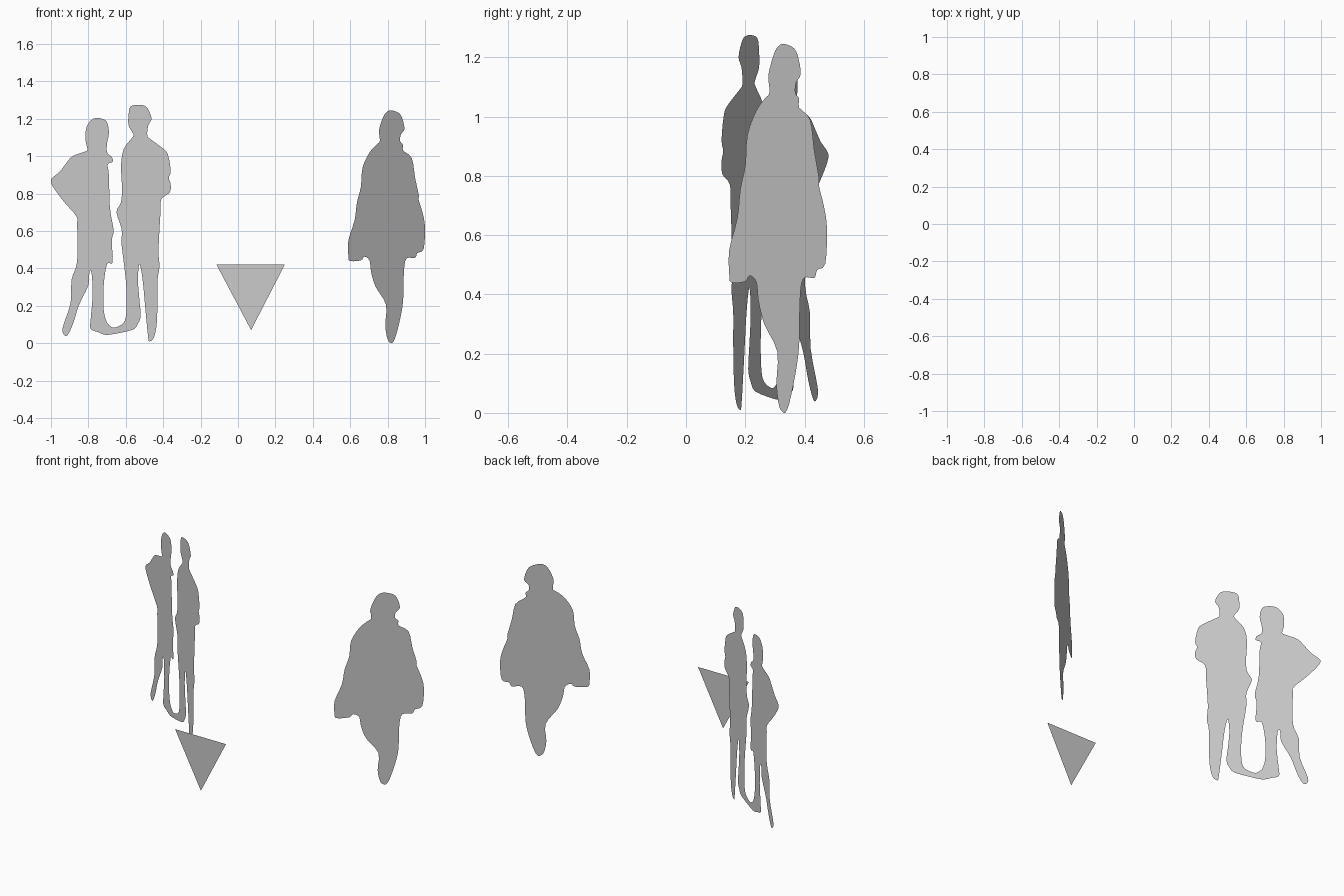
import bpy
import bmesh
from mathutils import Vector


def soften(points, steps=3):
    """Open Catmull-Rom curve through the outline points."""
    p = [Vector(q) for q in points]
    p = [p[0]] + p + [p[-1]]
    out = []
    for a, b, c, d in zip(p, p[1:], p[2:], p[3:]):
        for i in range(steps):
            t = i / steps
            out.append(b + 0.5 * t * ((c - a) + t * ((2*a - 5*b + 4*c - d)
                       + t * (3*(b - c) + d - a))))
    out.append(p[-1])
    return out


def cutout(name, outline, place):
    """Flat standing sheet; place maps (u, z) of the outline to 3D."""
    bm = bmesh.new()
    face = bm.faces.new([bm.verts.new(place(u, z)) for u, z in outline])
    face.normal_update()
    if face.normal.y > 0:
        face.normal_flip()
    bmesh.ops.triangulate(bm, faces=[face], ngon_method='EAR_CLIP')
    mesh = bpy.data.meshes.new(name)
    bm.to_mesh(mesh)
    bm.free()
    obj = bpy.data.objects.new(name, mesh)
    bpy.context.collection.objects.link(obj)
    return obj


# Planes the sheets stand in
def couple_plane(x, z):
    return (x, 0.12 + (-0.36 - x) * 0.5625, z)


def single_plane(y, z):
    return (0.59 + (y - 0.146) * 1.242, y, z)


# Shorter figure, hand on hip, ending at the strip joining the feet
short_figure = [
    (-.67, .083), (-.70, .11), (-.718, .18), (-.718, .31), (-.70, .425),
    (-.67, .43), (-.675, .55), (-.665, .605), (-.685, .725), (-.69, .90),
    (-.697, .955), (-.67, .97), (-.675, .995), (-.70, 1.02), (-.70, 1.07),
    (-.69, 1.125), (-.70, 1.18), (-.725, 1.20), (-.775, 1.20), (-.81, 1.155),
    (-.815, 1.085), (-.805, 1.035), (-.825, 1.022), (-.885, 1.0), (-.92, .96),
    (-.955, .915), (-1.0, .875), (-.985, .83), (-.925, .75), (-.865, .68),
    (-.86, .63), (-.86, .435), (-.89, .34), (-.895, .215), (-.937, .085),
    (-.93, .045), (-.91, .045), (-.88, .11), (-.85, .205), (-.80, .31),
    (-.795, .377), (-.783, .377), (-.777, .26), (-.788, .125), (-.788, .077),
    (-.75, .06), (-.71, .045), (-.67, .048)]

# Taller figure, starting and ending at the same strip
tall_figure = [
    (-.67, .048), (-.563, .072), (-.535, .105), (-.52, .147), (-.527, .23),
    (-.535, .34), (-.527, .425), (-.51, .34), (-.495, .18), (-.48, .03),
    (-.472, .01), (-.45, .03), (-.435, .10), (-.43, .23), (-.43, .34),
    (-.42, .41), (-.425, .50), (-.415, .69), (-.41, .77), (-.365, .805),
    (-.36, .85), (-.37, .885), (-.36, .92), (-.375, 1.01), (-.405, 1.045),
    (-.467, 1.09), (-.485, 1.11), (-.48, 1.165), (-.462, 1.20), (-.48, 1.25),
    (-.50, 1.27), (-.535, 1.275), (-.575, 1.265), (-.585, 1.22),
    (-.585, 1.165), (-.56, 1.12), (-.565, 1.10), (-.61, 1.04), (-.625, .955),
    (-.62, .82), (-.627, .75), (-.65, .70), (-.622, .61), (-.622, .525),
    (-.60, .34), (-.595, .205), (-.605, .12), (-.64, .09), (-.67, .083)]

# Lone figure in a wide coat, starting at the foot
coat_figure = [
    (.335, .0), (.348, .03), (.369, .13), (.382, .23), (.385, .38),
    (.396, .453), (.433, .456), (.443, .483), (.47, .503), (.476, .62),
    (.466, .695), (.449, .765), (.449, .793), (.433, .887), (.419, .99),
    (.382, 1.03), (.382, 1.06), (.369, 1.08), (.372, 1.115), (.387, 1.143),
    (.38, 1.195), (.365, 1.23), (.332, 1.245), (.311, 1.237), (.295, 1.207),
    (.278, 1.14), (.281, 1.10), (.28, 1.075), (.268, 1.063), (.237, 1.02),
    (.207, .938), (.20, .837), (.183, .753), (.173, .658), (.146, .55),
    (.146, .467), (.153, .44), (.20, .443), (.214, .463), (.237, .443),
    (.244, .38), (.264, .30), (.308, .207), (.305, .095), (.315, .02),
    (.33, .0)]

cutout("short_figure", soften(short_figure), couple_plane)
cutout("tall_figure", soften(tall_figure), couple_plane)
cutout("coat_figure", soften(coat_figure), single_plane)

# Downward triangle at the front
cutout("front_triangle", [(-.115, .42), (.07, .07), (.25, .42)],
       lambda x, z: (x, -0.48, z))
